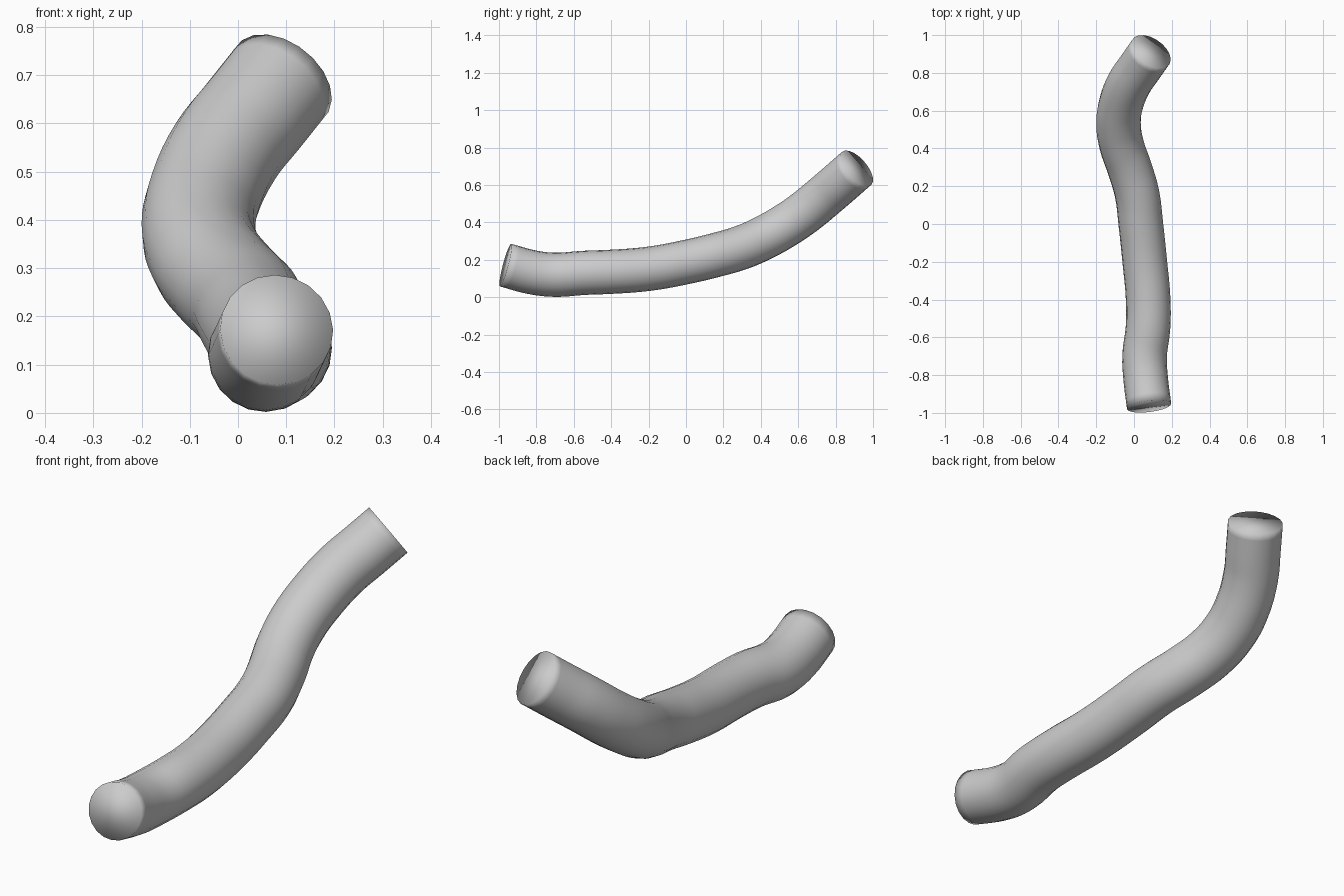
import bpy, bmesh

if "Cube" in bpy.data.objects:
    bpy.data.objects.remove(bpy.data.objects["Cube"])

# Centreline of the bent tube, front end to raised back end
PATH = [
    (0.080, -0.965, 0.172), (0.062, -0.82, 0.133), (0.056, -0.70, 0.120),
    (0.074, -0.55, 0.130), (0.075, -0.40, 0.136), (0.057, -0.20, 0.152),
    (0.036, 0.00, 0.188), (0.016, 0.16, 0.226), (-0.025, 0.30, 0.267),
    (-0.066, 0.42, 0.320), (-0.082, 0.53, 0.382), (-0.070, 0.63, 0.450),
    (-0.025, 0.745, 0.544), (0.032, 0.829, 0.616), (0.090, 0.912, 0.689),
]
RADIUS = 0.118

curve = bpy.data.curves.new("bent_tube", "CURVE")
curve.dimensions = "3D"
curve.resolution_u = 4
curve.bevel_depth = RADIUS
curve.bevel_resolution = 8
curve.use_fill_caps = True
spline = curve.splines.new("BEZIER")
spline.bezier_points.add(len(PATH) - 1)
for point, co in zip(spline.bezier_points, PATH):
    point.co = co
    point.handle_left_type = point.handle_right_type = "AUTO"

tube = bpy.data.objects.new("bent_tube", curve)
bpy.context.collection.objects.link(tube)
bpy.context.view_layer.objects.active = tube
tube.select_set(True)
bpy.ops.object.convert(target="MESH")
tube = bpy.context.object

# Weld the flat caps on and fan them so the shading rolls over the rim
bm = bmesh.new()
bm.from_mesh(tube.data)
bmesh.ops.remove_doubles(bm, verts=bm.verts, dist=0.0005)
caps = [f for f in bm.faces if len(f.verts) > 4]
bmesh.ops.poke(bm, faces=caps)
bmesh.ops.recalc_face_normals(bm, faces=bm.faces)
for f in bm.faces:
    f.smooth = True
bm.to_mesh(tube.data)
bm.free()
